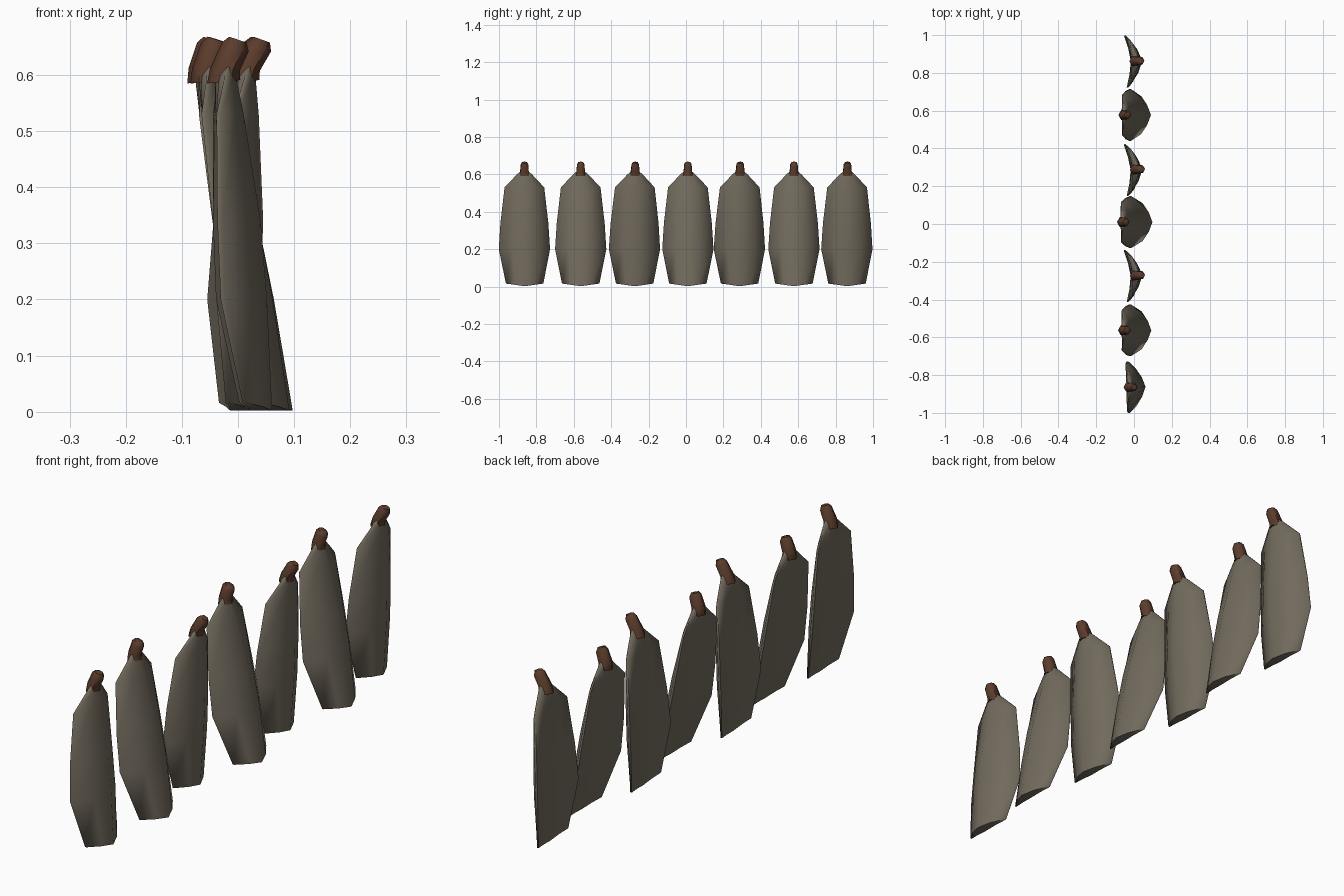
import bpy, bmesh, math
from mathutils import Matrix, Vector

if "Cube" in bpy.data.objects:
    bpy.data.objects.remove(bpy.data.objects["Cube"])


def material(name, rgb):
    m = bpy.data.materials.new(name)
    m.diffuse_color = (*rgb, 1)
    m.use_nodes = True
    m.node_tree.nodes["Principled BSDF"].inputs["Base Color"].default_value = m.diffuse_color
    return m


GREY = material("grey brown shell", (0.165, 0.143, 0.108))
BROWN = material("brown stem", (0.105, 0.045, 0.025))

# rows of the shell: height, half width, outer centre x, edge set-back, thickness
ROWS = [(0.002, 0.100, 0.026, 0.048, 0.040),
        (0.200, 0.137, 0.040, 0.078, 0.058),
        (0.340, 0.128, 0.045, 0.072, 0.060),
        (0.530, 0.106, 0.037, 0.044, 0.050),
        (0.600, 0.040, 0.031, 0.015, 0.036),
        (0.615, 0.022, 0.026, 0.005, 0.025)]
COLS = [-1, -0.5, 0, 0.5, 1]


def lean_point(x, y, z, lean, twist, y0):
    x += lean * (0.3 - z) / 0.3
    p = Matrix.Rotation(twist, 3, 'Z') @ Vector((x, y, z))
    return (p.x, p.y + y0, p.z)


def finish(bm, name, mat, angle):
    bmesh.ops.recalc_face_normals(bm, faces=bm.faces)
    me = bpy.data.meshes.new(name)
    bm.to_mesh(me)
    bm.free()
    ob = bpy.data.objects.new(name, me)
    bpy.context.collection.objects.link(ob)
    me.materials.append(mat)
    bpy.ops.object.select_all(action='DESELECT')
    ob.select_set(True)
    bpy.context.view_layer.objects.active = ob
    bpy.ops.object.shade_smooth_by_angle(angle=math.radians(angle))


def shell(y0, lean, twist):
    """Curved plate: closed ring per row, outer side out and inner side back."""
    bm = bmesh.new()
    rings = []
    for i, (z, w, cx, d, th) in enumerate(ROWS):
        ring = []
        for side in (0, 1):
            for t in (COLS if side == 0 else COLS[::-1]):
                zz = z + (0.014 * abs(t) if i == 0 else 0)
                x = cx - d * abs(t) ** 1.5 - side * th * (1 - 0.85 * abs(t) ** 1.5)
                ring.append(bm.verts.new(
                    lean_point(x, w * t, zz, lean, twist, y0)))
        rings.append(ring)
    n = len(rings[0])
    for a, b in zip(rings, rings[1:]):
        for k in range(n):
            bm.faces.new((a[k], a[(k + 1) % n], b[(k + 1) % n], b[k]))
    # close the bottom and top rims strip by strip
    for r in (rings[0], rings[-1]):
        for k in range(len(COLS) - 1):
            bm.faces.new((r[k], r[k + 1], r[n - 2 - k], r[n - 1 - k]))
    finish(bm, "shell_plate", GREY, 75)


def stem(y0, lean, twist):
    """Six-sided stub slanting toward +x."""
    bm = bmesh.new()
    rings = []
    for z, x, rx, ry, tilt in ((0.588, 0.008, 0.030, 0.030, 0.1),
                               (0.610, 0.013, 0.026, 0.027, -0.1),
                               (0.650, 0.036, 0.023, 0.023, -0.35),
                               (0.663, 0.042, 0.015, 0.015, -0.35)):
        ring = []
        for k in range(6):
            a = k * math.pi / 3
            dx = rx * math.cos(a)
            ring.append(bm.verts.new(lean_point(
                x + dx, ry * math.sin(a), z + tilt * dx, lean, twist, y0)))
        rings.append(ring)
    for a, b in zip(rings, rings[1:]):
        for k in range(6):
            bm.faces.new((a[k], a[(k + 1) % 6], b[(k + 1) % 6], b[k]))
    bm.faces.new(rings[0])
    bm.faces.new(rings[-1])
    finish(bm, "stem", BROWN, 60)


# seven pieces in a row: y centre, lean, twist
for y0, lean, twist in ((-0.863, 0.035, 0.03), (-0.563, 0.066, 0.0),
                        (-0.273, 0.0, 0.06), (0.010, 0.072, 0.0),
                        (0.288, 0.0, 0.06), (0.577, 0.064, 0.0),
                        (0.862, 0.003, 0.05)):
    shell(y0, lean, twist)
    stem(y0, lean, twist)
